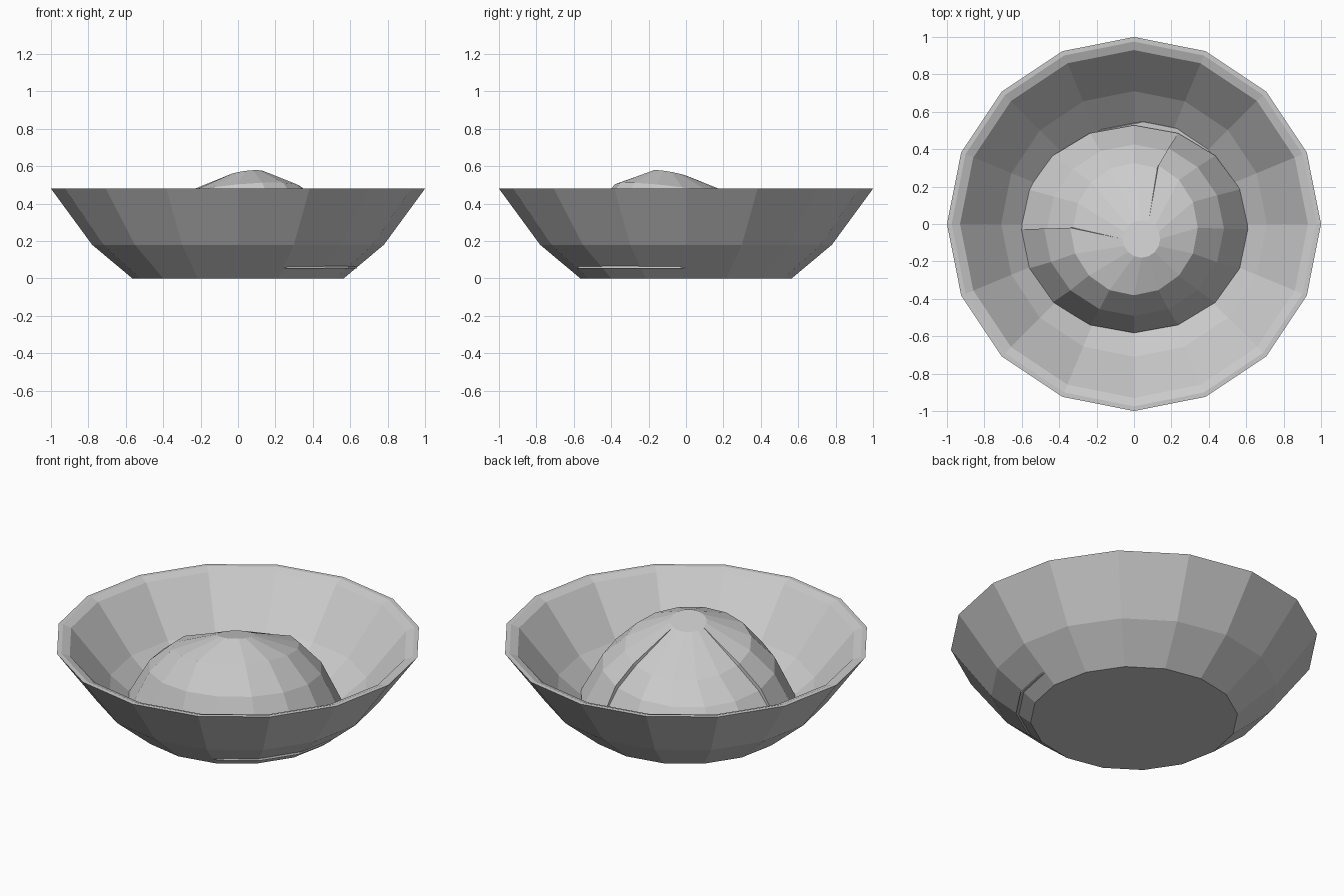
import bpy, bmesh
from math import sin, cos, pi

if "Cube" in bpy.data.objects:
    bpy.data.objects.remove(bpy.data.objects["Cube"])

N = 16


def finish(name, bm):
    bmesh.ops.remove_doubles(bm, verts=bm.verts, dist=1e-5)
    bmesh.ops.recalc_face_normals(bm, faces=bm.faces)
    me = bpy.data.meshes.new(name)
    bm.to_mesh(me)
    bm.free()
    ob = bpy.data.objects.new(name, me)
    bpy.context.collection.objects.link(ob)
    return ob


def loft(bm, rings, closed):
    """Join successive rings of points with quads."""
    vs = [[bm.verts.new(p) for p in ring] for ring in rings]
    n = len(rings[0])
    for a, b in zip(vs, vs[1:]):
        for i in range(n if closed else n - 1):
            j = (i + 1) % n
            bm.faces.new((a[i], a[j], b[j], b[i]))
    return vs


def circle(r, z):
    return [(r * cos(2 * pi * i / N), r * sin(2 * pi * i / N), z) for i in range(N)]


# Bowl with a thick wall and bevelled rim
bm = bmesh.new()
profile = [(.565, 0), (.78, .18), (1, .48), (.975, .48), (.93, .463), (.71, .2), (.52, .04)]
v = loft(bm, [circle(r, z) for r, z in profile], True)
bm.faces.new(v[0])
bm.faces.new(v[-1])
finish("bowl", bm)

# Mound rings: centre x, centre y, radius x, radius y, height, slope up toward front right
MOUND = [(.04, -.08, .10, .10, .557, .22),
         (.0, -.02, .325, .345, .44, .16),
         (.0, -.025, .465, .45, .315, .08),
         (.0, -.027, .615, .555, .10, .02)]


def mound_ring(k, grow, ids):
    cx, cy, rx, ry, z, s = MOUND[k]
    if 0 < k < 3:
        rx, ry, z = rx + grow, ry + grow, z + grow
    pts = []
    for i in ids:
        a = 2 * pi * i / N
        dx, dy = rx * cos(a), ry * sin(a)
        pts.append((cx + dx, cy + dy, z + s * (.574 * dx - .819 * dy)))
    return pts


# Inner rice mound with a small flat top
bm = bmesh.new()
v = loft(bm, [mound_ring(k, 0, range(N)) for k in range(4)], True)
bm.faces.new(v[0])
bm.faces.new(v[-1])
finish("rice_mound", bm)

# Outer covering, leaving the back left sector open
ids = range(8, 20)
bm = bmesh.new()
outer = [mound_ring(k, .016, ids) for k in range(4)]
inner = [mound_ring(k, -.005, ids) for k in range(4)]
loft(bm, outer, False)
loft(bm, inner, False)
for e in (0, -1):
    loft(bm, [[r[e] for r in outer], [r[e] for r in inner]], False)
bmesh.ops.dissolve_degenerate(bm, dist=1e-5, edges=bm.edges)
finish("mound_cover", bm)

# Thin base of the mound that just pokes through the front right of the bowl
bm = bmesh.new()
v = loft(bm, [circle(.585, .054), circle(.58, .076)], True)
bm.faces.new(v[0])
bm.faces.new(v[1])
finish("mound_base", bm).location = (.05, -.034, 0)
